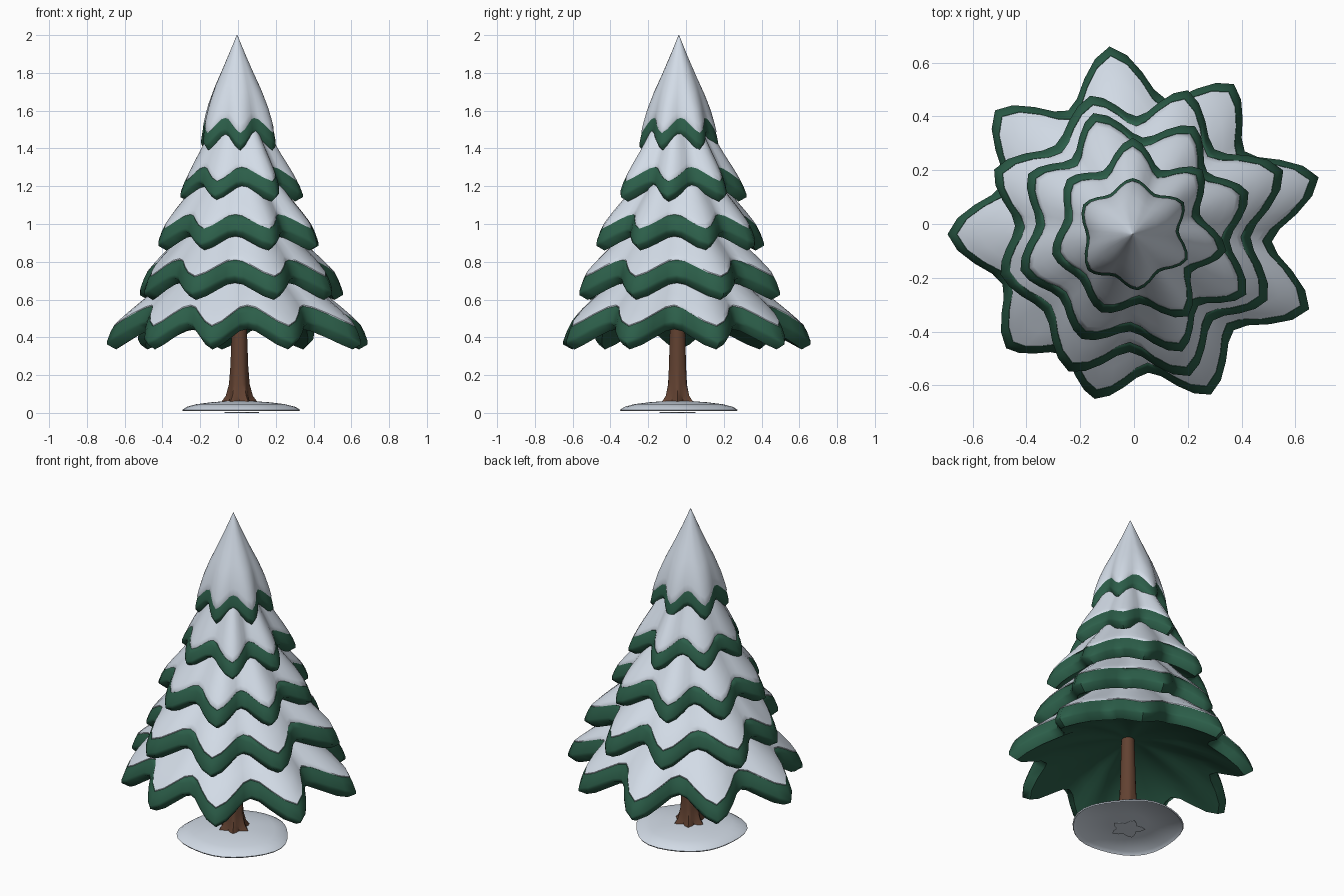
import bpy, bmesh, math
from mathutils import Vector

if "Cube" in bpy.data.objects:
    bpy.data.objects.remove(bpy.data.objects["Cube"])

CX, CY = -0.005, -0.038  # tree axis


def material(name, rgb):
    m = bpy.data.materials.new(name)
    m.diffuse_color = (*rgb, 1)
    m.use_nodes = True
    m.node_tree.nodes["Principled BSDF"].inputs["Base Color"].default_value = m.diffuse_color
    return m


SNOW = material("snow_white", (0.65, 0.715, 0.80))
GREEN = material("pine_green", (0.025, 0.112, 0.067))
BROWN = material("bark_brown", (0.122, 0.054, 0.031))


def loft(name, rings, mat, angle=40, caps=(True, True)):
    """Skin a stack of closed rings, capping the chosen ends."""
    bm = bmesh.new()
    loops = [[bm.verts.new(p) for p in ring] for ring in rings]
    n = len(loops[0])
    for a, b in zip(loops, loops[1:]):
        for i in range(n):
            j = (i + 1) % n
            bm.faces.new((a[i], b[i], b[j], a[j]))
    for loop, cap, flip in ((loops[0], caps[0], False), (loops[-1], caps[1], True)):
        if not cap:
            continue
        centre = bm.verts.new(sum((v.co for v in loop), Vector()) / n)
        for i in range(n):
            tri = (loop[i], loop[(i + 1) % n], centre)
            bm.faces.new(tri[::-1] if flip else tri)
    me = bpy.data.meshes.new(name)
    bm.to_mesh(me)
    bm.free()
    me.materials.append(mat)
    me.shade_smooth()
    me.set_sharp_from_angle(angle=math.radians(angle))
    ob = bpy.data.objects.new(name, me)
    bpy.context.collection.objects.link(ob)
    return ob


def star(tips, valley):
    """Star outline as (angle, radius, tip weight), eight steps per tip."""
    weights = [1, 0.8, 0.47, 0.14, 0, 0.14, 0.47, 0.8]
    out = []
    for i, (a0, r0) in enumerate(tips):
        a1, r1 = tips[(i + 1) % len(tips)]
        if a1 < a0:
            a1 += 360
        for k, w in enumerate(weights):
            r = r0 if k < 4 else r1
            ang = math.radians(a0 + (a1 - a0) * k / 8)
            out.append((ang, valley + (r - valley) * w, w))
    return out


def point(ang, r, z):
    return Vector((CX + r * math.cos(ang), CY + r * math.sin(ang), z))


# Tiers: tips (degrees, radius), valley radius, snow edge z at valley and tip, top z, band scale
TIERS = [
    ([(17, .725), (56, .675), (97, .705), (138, .69), (180, .69), (222, .635),
      (257, .63), (296, .665), (337, .715)], .52, .575, .468, .90, 1.0),
    ([(23, .61), (69, .575), (107, .54), (155, .57), (197, .515), (245, .565),
      (292, .57), (334, .56)], .44, .82, .73, 1.13, 1.0),
    ([(20, .46), (60, .465), (108, .475), (150, .45), (198, .44), (244, .435),
      (293, .475), (332, .48)], .363, 1.06, .985, 1.38, .95),
    ([(43, .355), (90, .36), (140, .32), (194, .31), (248, .315), (304, .37),
      (350, .355)], .262, 1.31, 1.235, 1.64, .88),
    ([(32, .225), (90, .21), (149, .215), (219, .215), (275, .21),
      (335, .225)], .172, 1.575, 1.495, 2.0, .8),
]

SKIRT = [(.28, 1), (.45, .77), (.62, .53), (.76, .33), (.88, .17), (.96, .055), (1, -.01)]
CROWN = [(.01, 1), (.25, .78), (.5, .555), (.7, .38), (.86, .21), (.96, .065), (1, -.01)]

for t, (tips, valley, z_valley, z_tip, z_top, k) in enumerate(TIERS):
    outline = star(tips, valley)
    edge = [z_valley + (z_tip - z_valley) * w ** 1.2 for _, _, w in outline]
    crown = t == len(TIERS) - 1
    rim = 0.011 if crown else 0.038 * k

    # Snow cap: star edge fading to a round top, with a thick lip
    rings = []
    for f, h in (CROWN if crown else SKIRT):
        ring = []
        for (a, r, w), z in zip(outline, edge):
            spread = (r - valley) * f ** 1.35
            ring.append(point(a, (valley - rim) * f + spread, z + h * (z_top - z)))
        rings.append(ring)
    for dr, dz in ((.004, -.022), (.03, -.024)):
        rings.append([point(a, r - rim - dr, z + dz)
                      for (a, r, w), z in zip(outline, edge)])
    loft(f"snow_tier_{t + 1}", rings, SNOW, 50, (True, False))

    # Green branch skirt: slanted band, then a hollow underside
    rings = []
    for dr, dz in ((-.075, -.005), (-.036, -.01), (-.02, -.04), (-.002, -.088),
                   (-.002, -.106), (-.05, -.132)):
        if crown:
            dr *= .5
        rings.append([point(a, r + dr * k, z + dz * k)
                      for (a, r, w), z in zip(outline, edge)])
    for f, q in ((.75, .4), (.5, .75), (.25, .95), (.07, 1)):
        rings.append([point(a, valley * f + (r - valley) * f * f,
                            (z - .13 * k) * (1 - q) + z_valley * q)
                      for (a, r, w), z in zip(outline, edge)])
    loft(f"branch_tier_{t + 1}", rings, GREEN, 60, (False, True))

# Trunk with a flared root base
rings = []
for z, r, flare in ((.60, .036, 0), (.42, .041, 0), (.25, .046, .001), (.15, .052, .003),
                    (.09, .064, .008), (.06, .078, .016), (.045, .085, .018)):
    rings.append([Vector((.007 + (r + flare * math.cos(6 * a)) * math.cos(a),
                          -.045 + (r + flare * math.cos(6 * a)) * math.sin(a), z))
                  for a in (math.tau * i / 24 for i in range(24))])
loft("trunk", rings, BROWN)


# Snow mound under the tree, hollow beneath
def mound_ring(f, z):
    ring = []
    for i in range(32):
        a = math.tau * i / 32
        r = f * (.312 + .008 * math.cos(3 * a + 1) + .006 * math.cos(5 * a))
        ring.append(Vector((.007 + r * math.cos(a), -.045 + r * math.sin(a), z)))
    return ring


loft("snow_mound", [mound_ring(f, z) for f, z in (
    (.25, .062), (.5, .056), (.75, .046), (.92, .032), (1, .016), (.985, .009),
    (.93, .026), (.35, .036))], SNOW, 75)

# Root footprint beneath the mound
foot = [[Vector((.01 + (.08 + .02 * math.cos(5 * a)) * math.cos(a),
                 -.045 + (.08 + .02 * math.cos(5 * a)) * math.sin(a), z))
         for a in (math.tau * i / 20 for i in range(20))] for z in (.004, 0)]
loft("root_footprint", foot, SNOW)
